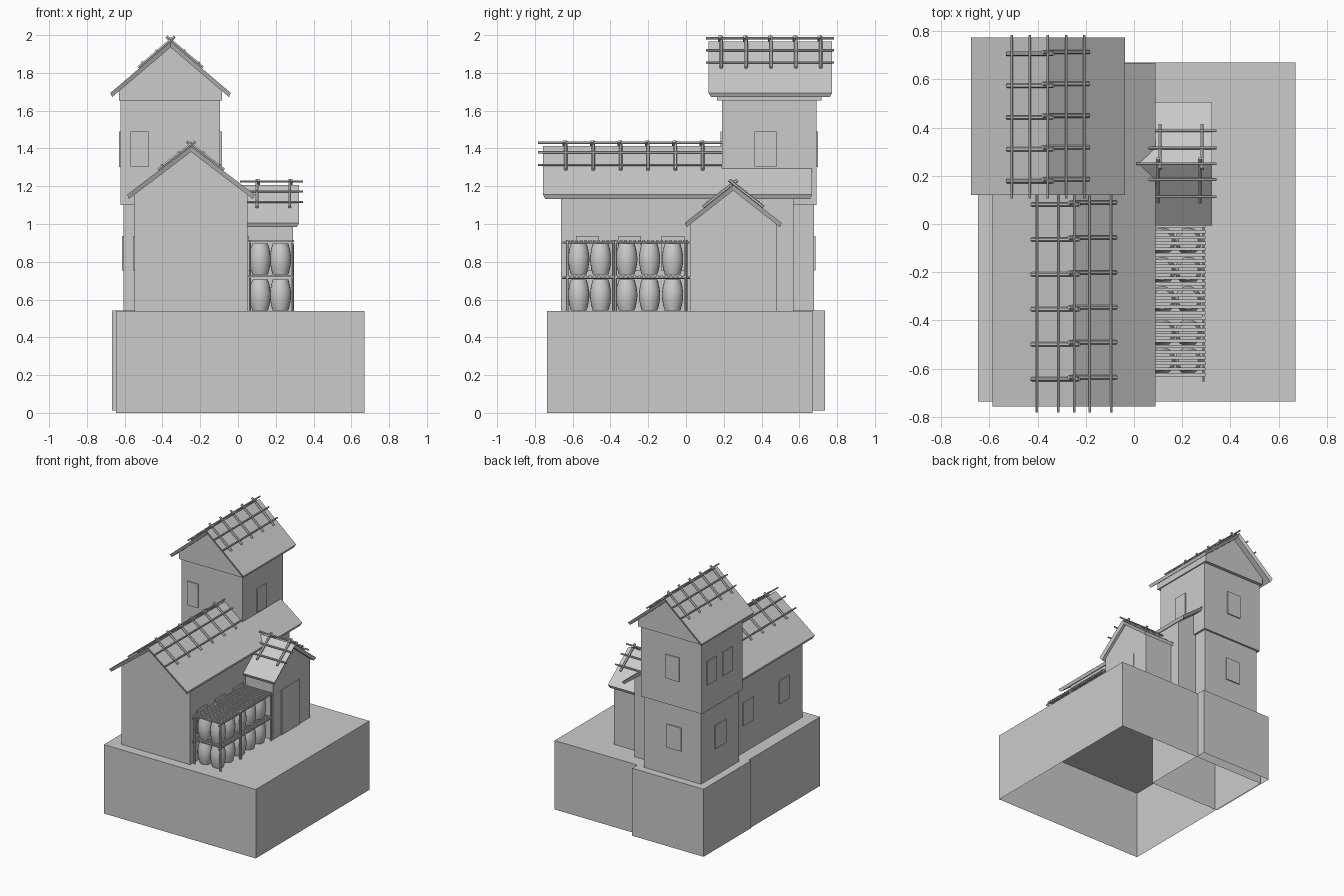
import bpy, bmesh, math
from mathutils import Vector

if "Cube" in bpy.data.objects:
    bpy.data.objects.remove(bpy.data.objects["Cube"])


def finish(bm, name, smooth=False):
    me = bpy.data.meshes.new(name)
    bmesh.ops.recalc_face_normals(bm, faces=bm.faces)
    bm.to_mesh(me)
    bm.free()
    ob = bpy.data.objects.new(name, me)
    bpy.context.collection.objects.link(ob)
    if smooth:
        bpy.context.view_layer.objects.active = ob
        ob.select_set(True)
        bpy.ops.object.shade_smooth_by_angle(angle=math.radians(40))
        ob.select_set(False)
    return ob


def add_box(bm, x0, x1, y0, y1, z0, z1):
    vs = bmesh.ops.create_cube(bm, size=1)['verts']
    for v in vs:
        v.co = Vector((x0 if v.co.x < 0 else x1, y0 if v.co.y < 0 else y1, z0 if v.co.z < 0 else z1))
    return vs


def box(name, *lims, open_bottom=False):
    bm = bmesh.new()
    add_box(bm, *lims)
    if open_bottom:
        low = [f for f in bm.faces if all(abs(v.co.z - lims[4]) < 1e-5 for v in f.verts)]
        bmesh.ops.delete(bm, geom=low, context='FACES_ONLY')
    return finish(bm, name)


def add_beam(bm, p, q, r, seg=6):
    p, q = Vector(p), Vector(q)
    d = q - p
    vs = bmesh.ops.create_cone(bm, cap_ends=True, segments=seg, radius1=r, radius2=r, depth=d.length)['verts']
    rot = Vector((0, 0, 1)).rotation_difference(d.normalized())
    for v in vs:
        v.co = rot @ v.co + (p + q) / 2


def place(axis, u, v, z):
    """u runs across the ridge, v along it."""
    return Vector((u, v, z)) if axis == 'y' else Vector((v, u, z))


def loft(name, axis, prof_a, va, prof_b, vb):
    bm = bmesh.new()
    a = [bm.verts.new(place(axis, u, va[i], z)) for i, (u, z) in enumerate(prof_a)]
    b = [bm.verts.new(place(axis, u, vb[i], z)) for i, (u, z) in enumerate(prof_b)]
    n = len(a)
    for i in range(n):
        j = (i + 1) % n
        bm.faces.new((a[i], a[j], b[j], b[i]))
    bm.faces.new(a)
    bm.faces.new(b)
    bmesh.ops.triangulate(bm, faces=[f for f in bm.faces if len(f.verts) > 4])
    return finish(bm, name)


def gable(name, axis, c, half, v0, v1, z0, ridge, slope):
    e = ridge - slope * half
    prof = [(c - half, z0), (c + half, z0), (c + half, e), (c, ridge), (c - half, e)]
    return loft(name, axis, prof, [v0] * 5, prof, [v1] * 5)


def roof(name, axis, c, half, v0, v1, ridge, slope, t=0.03, inset=0.012):
    e, h = ridge - slope * half, half - 0.01
    prof = [(c - half, e), (c, ridge), (c + half, e),
            (c + h, ridge - t - slope * h), (c, ridge - t), (c - h, ridge - t - slope * h)]
    return loft(name, axis, prof, [v0] * 3 + [v0 + inset] * 3, prof, [v1] * 3 + [v1 - inset] * 3)


def lattice(name, axis, c, ridge, slope, rails, v0, v1, crosses, reach, over=0.022):
    """Poles along the ridge, tied to cross poles that lie on both slopes."""
    bm = bmesh.new()
    for o in [0] + rails + [-r for r in rails]:
        z = ridge + 0.018 - slope * abs(o)
        add_beam(bm, place(axis, c + o, v0, z), place(axis, c + o, v1, z), 0.006)
    for v in crosses:
        for s in (-1, 1):
            f = lambda o: place(axis, c + s * o, v + s * 0.004, ridge + 0.008 - slope * o)
            add_beam(bm, f(-over), f(reach), 0.009)
    return finish(bm, name)


# Ground blocks, open underneath
box('ground_block', -0.647, 0.67, -0.737, 0.67, 0, 0.54, open_bottom=True)
box('tower_ground_block', -0.668, -0.05, 0.15, 0.737, 0.012, 0.541, open_bottom=True)

# Main house
gable('house_walls', 'y', -0.249, 0.298, -0.663, 0.568, 0.54, 1.385, 0.76)
roof('house_roof', 'y', -0.249, 0.338, -0.757, 0.668, 1.412, 0.76)
lattice('house_roof_poles', 'y', -0.249, 1.412, 0.76, [0.066, 0.155], -0.783, 0.19,
        [-0.64 + 0.145 * i for i in range(6)], 0.175)

# Side wing
gable('wing_walls', 'x', 0.25, 0.23, 0.0, 0.29, 0.54, 1.18, 0.785)
roof('wing_roof', 'x', 0.25, 0.257, 0.0, 0.323, 1.207, 0.785)
lattice('wing_roof_poles', 'x', 0.25, 1.207, 0.785, [0.066, 0.137], 0.01, 0.343, [0.104, 0.278], 0.16)
box('wing_door', 0.28, 0.296, 0.12, 0.347, 0.54, 0.892)

# Tower
box('tower_lower', -0.605, -0.11, 0.205, 0.677, 0.54, 1.1)
box('tower_upper', -0.621, -0.094, 0.19, 0.692, 1.1, 1.656)
gable('tower_attic', 'y', -0.357, 0.272, 0.165, 0.717, 1.655, 1.94, 0.85)
roof('tower_roof', 'y', -0.357, 0.319, 0.12, 0.774, 1.965, 0.85)
lattice('tower_roof_poles', 'y', -0.357, 1.965, 0.85, [0.075, 0.15], 0.105, 0.784,
        [0.182 + 0.132 * i for i in range(5)], 0.17)

# Window panels, slightly raised from the walls
UP, LOW, D = (1.303, 1.49), (0.755, 0.937), 0.008


def window_x(name, x, y0, y1, zz):
    box(name, x - D, x + D, y0, y1, *zz)


def window_y(name, y, x0, x1, zz):
    box(name, x0, x1, y - D, y + D, *zz)


window_x('tower_window_right', -0.094, 0.363, 0.48, UP)
window_x('tower_window_left_a', -0.621, 0.515, 0.63, UP)
window_x('tower_window_left_b', -0.621, 0.318, 0.438, UP)
window_x('tower_window_left_low', -0.605, 0.377, 0.51, LOW)
window_y('tower_window_back', 0.692, -0.43, -0.31, UP)
window_y('tower_window_back_low', 0.677, -0.435, -0.31, LOW)
window_y('tower_window_front', 0.19, -0.57, -0.475, UP)
for i, y in enumerate((-0.43, 0.018)):
    window_x(f'house_window_left_{i}', -0.547, y - 0.062, y + 0.062, LOW)
for i, y in enumerate((-0.522, -0.3, -0.07)):
    window_x(f'house_window_right_{i}', 0.049, y - 0.061, y + 0.061, LOW)


# Barrels with a bulging profile
def add_barrel(bm, x, y, z0, h, seg=20):
    prof = [(0.041, 0), (0.05, 0.18), (0.056, 0.42), (0.056, 0.58), (0.05, 0.82), (0.041, 1)]
    rings = [[bm.verts.new((x + r * math.cos(2 * math.pi * k / seg), y + r * math.sin(2 * math.pi * k / seg),
                            z0 + h * t)) for k in range(seg)] for r, t in prof]
    for a, b in zip(rings, rings[1:]):
        for k in range(seg):
            m = (k + 1) % seg
            bm.faces.new((a[k], a[m], b[m], b[k]))
    bm.faces.new(rings[0])
    bm.faces.new(rings[-1])


# Two barrel racks: posts, bearers, slatted shelves
XS = (0.117, 0.225)
for n, (y0, y1, ys) in enumerate([(-0.625, -0.392, (-0.568, -0.452)), (-0.368, -0.008, (-0.314, -0.193, -0.071))]):
    bm = bmesh.new()
    for z0 in (0.541, 0.732):
        for x in XS:
            for y in ys:
                add_barrel(bm, x, y, z0, 0.165)
    finish(bm, f'barrels_{n}', smooth=True)

    bm = bmesh.new()
    for x in (0.064, 0.288):
        for y in (y0 - 0.004, y1 + 0.008):
            add_beam(bm, (x, y, 0.54), (x, y, 0.915), 0.007)
        for z in (0.716, 0.902):
            add_beam(bm, (x, y0 - 0.028, z), (x, y1 + 0.028, z), 0.006)
    count = round((y1 - y0) / 0.0235)
    for z in (0.724, 0.911):
        for i in range(count + 1):
            y = y0 + (y1 - y0) * i / count
            add_box(bm, 0.053, 0.297, y - 0.007, y + 0.007, z - 0.004, z + 0.004)
    finish(bm, f'barrel_rack_{n}')
